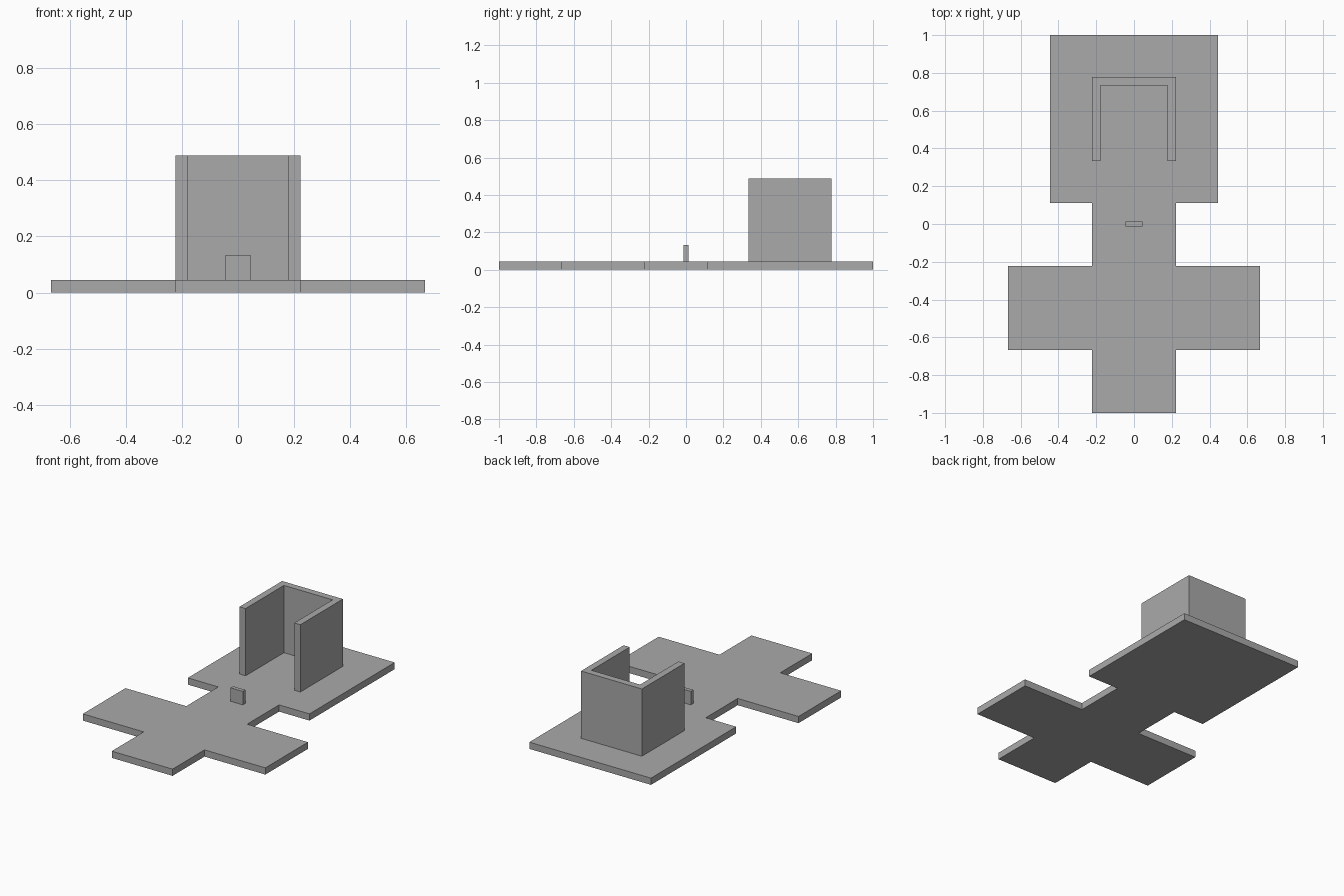
import bpy
import bmesh

default_cube = bpy.data.objects.get("Cube")
if default_cube:
    bpy.data.objects.remove(default_cube, do_unlink=True)

U = 2 / 45  # module: the plate thickness

grey = bpy.data.materials.new("plain grey")
grey.use_nodes = True
grey.diffuse_color = (0.4, 0.4, 0.4, 1)
grey.node_tree.nodes["Principled BSDF"].inputs["Base Color"].default_value = grey.diffuse_color


def prism(name, half_outline, bottom, top):
    """Mirror a right-hand outline across x = 0 and extrude it upward (in modules)."""
    outline = half_outline + [(-x, y) for x, y in reversed(half_outline)]
    bm = bmesh.new()
    face = bm.faces.new([bm.verts.new((x * U, y * U, bottom * U)) for x, y in outline])
    extruded = bmesh.ops.extrude_face_region(bm, geom=[face])["geom"]
    raised = [g for g in extruded if isinstance(g, bmesh.types.BMVert)]
    bmesh.ops.translate(bm, verts=raised, vec=(0, 0, (top - bottom) * U))
    bmesh.ops.recalc_face_normals(bm, faces=bm.faces)
    mesh = bpy.data.meshes.new(name)
    bm.to_mesh(mesh)
    bm.free()
    mesh.materials.append(grey)
    obj = bpy.data.objects.new(name, mesh)
    bpy.context.collection.objects.link(obj)
    return obj


# Cross-shaped floor plate with a wide rear platform
prism("floor_plate", [(5, -22.5), (5, -15), (15, -15), (15, -5), (5, -5),
                      (5, 2.5), (10, 2.5), (10, 22.5)], 0, 1)

# Three-sided enclosure, open to the front and above
prism("enclosure_walls", [(4, 16.5), (4, 7.5), (5, 7.5), (5, 17.5)], 1, 11)

# Small upright tab in front of the enclosure
prism("upright_tab", [(1, -0.3), (1, 0.3)], 1, 3)
